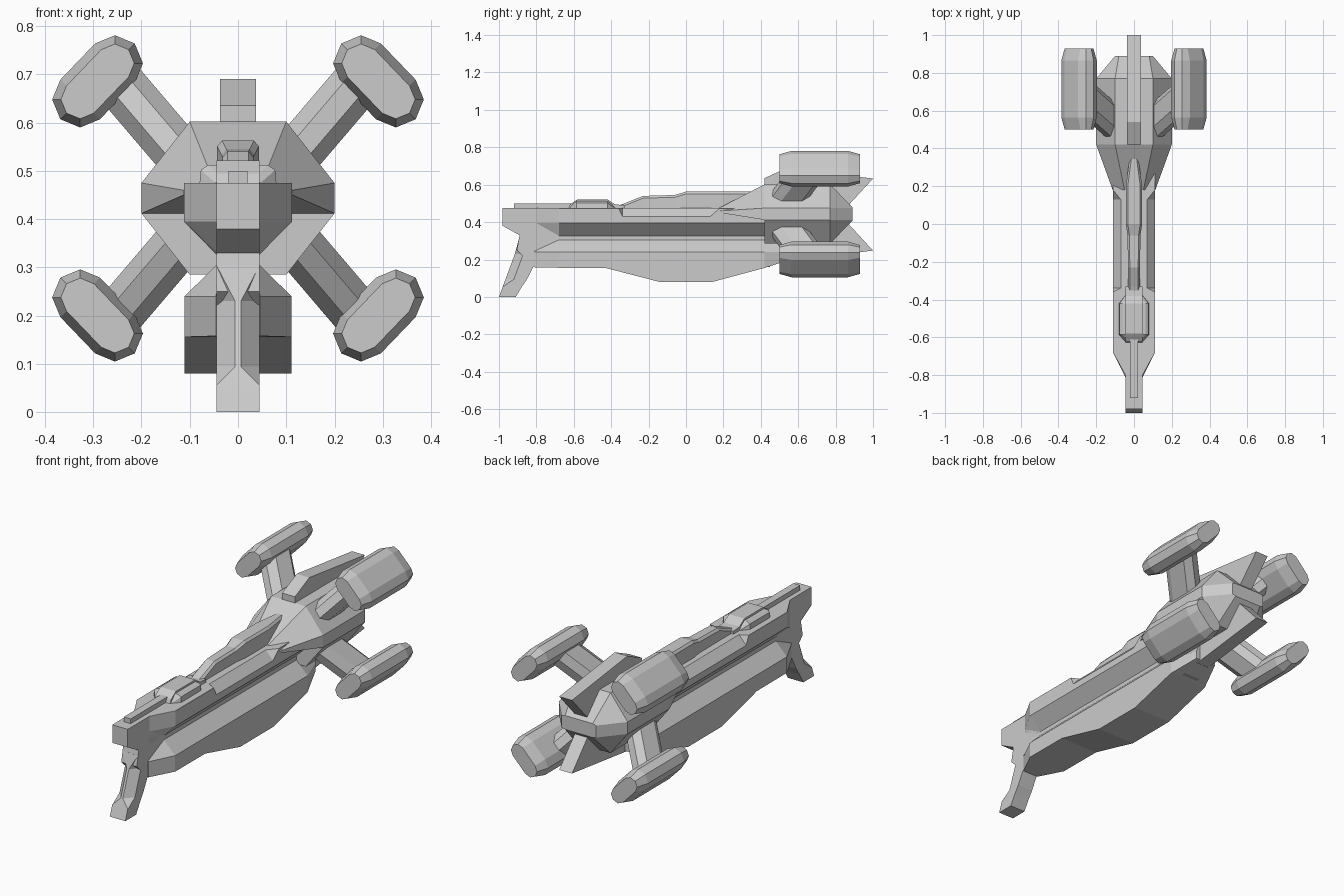
import bpy, bmesh, math
from mathutils import Vector

cube = bpy.data.objects.get("Cube")
if cube:
    bpy.data.objects.remove(cube, do_unlink=True)

grey = bpy.data.materials.new("hull_grey")
grey.use_nodes = True
grey.diffuse_color = (0.6, 0.6, 0.6, 1)
grey.node_tree.nodes["Principled BSDF"].inputs["Base Color"].default_value = (0.6, 0.6, 0.6, 1)
MID = 0.443  # height of the engine axis


def loft(name, rings):
    """Skin matching rings of points and cap both ends."""
    bm = bmesh.new()
    rows = [[bm.verts.new(p) for p in ring] for ring in rings]
    n = len(rows[0])
    for a, b in zip(rows, rows[1:]):
        for i in range(n):
            j = (i + 1) % n
            bm.faces.new((a[i], a[j], b[j], b[i]))
    bm.faces.new(rows[0])
    bm.faces.new(rows[-1])
    bmesh.ops.remove_doubles(bm, verts=bm.verts, dist=0.0002)
    bmesh.ops.recalc_face_normals(bm, faces=bm.faces)
    mesh = bpy.data.meshes.new(name)
    bm.to_mesh(mesh)
    bm.free()
    mesh.materials.append(grey)
    obj = bpy.data.objects.new(name, mesh)
    bpy.context.collection.objects.link(obj)
    return obj


def section(y, half):
    """Symmetric cross-section at y from right-hand (x, z) points."""
    return [(x, y, z) for x, z in half] + [(-x, y, z) for x, z in reversed(half)]


def plate(name, half_width, profile):
    """Side profile of (y, z) points extruded across x."""
    return loft(name, [[(x, y, z) for y, z in profile] for x in (-half_width, half_width)])


# Central spine with the bow
plate("spine", 0.045, [(-0.98, 0.475), (-0.98, 0.38), (-0.89, 0.33), (-0.905, 0.25),
                       (-0.81, 0.16), (0.45, 0.16), (0.45, 0.475)])

# Bow foot with chamfered leading edge
foot = []
for z, front, edge, back in [(0, -1, 0.045, -0.91), (0.055, -0.98, 0.045, -0.877),
                             (0.095, -0.965, 0.006, -0.85), (0.23, -0.915, 0.006, -0.78),
                             (0.305, -0.895, 0.045, -0.78)]:
    mid = front + (0.045 if edge < 0.04 else 0.002)
    foot.append([(edge, front, z), (0.045, mid, z), (0.045, back, z),
                 (-0.045, back, z), (-0.045, mid, z), (-edge, front, z)])
loft("bow_foot", foot)


# Upper hull: tapered bow, then side channel with bevelled shoulder
def upper(y, w, shoulder_x, shoulder_z):
    return section(y, [(shoulder_x, 0.475), (w, shoulder_z), (w, 0.395), (0.045, 0.327)])


loft("upper_hull", [section(-0.8, [(0.045, 0.475), (0.045, 0.474), (0.045, 0.395), (0.045, 0.33)]),
                    upper(-0.68, 0.112, 0.111, 0.474), upper(-0.36, 0.112, 0.111, 0.474),
                    upper(-0.34, 0.112, 0.07, 0.43), upper(0.13, 0.112, 0.07, 0.43),
                    upper(0.18, 0.112, 0.111, 0.474), upper(0.45, 0.112, 0.111, 0.474)])

# Keel hull
keel = []
for y, w, top, shoulder, bottom in [(-0.81, 0.046, 0.245, 0.24, 0.158), (-0.68, 0.111, 0.305, 0.24, 0.156),
                                    (-0.43, 0.111, 0.305, 0.24, 0.155), (-0.14, 0.111, 0.305, 0.24, 0.08),
                                    (0.14, 0.111, 0.305, 0.24, 0.08), (0.42, 0.111, 0.305, 0.24, 0.155),
                                    (0.56, 0.06, 0.3, 0.24, 0.2)]:
    keel.append(section(y, [(0.045, top), (w, shoulder), (w, bottom)]))
loft("keel_hull", keel)

# Deck rail and twin-cheek turret
plate("deck_rail", 0.02, [(-0.92, 0.47), (-0.92, 0.5), (-0.6, 0.5), (-0.6, 0.47)])
for side, name in ((1, "left_turret_cheek"), (-1, "right_turret_cheek")):
    rings = []
    for y, outer, top in [(-0.62, 0.05, 0.485), (-0.585, 0.08, 0.512),
                          (-0.42, 0.08, 0.512), (-0.38, 0.05, 0.485)]:
        rings.append([(side * x, y, z) for x, z in
                      [(0.025, 0.47), (outer, 0.47), (outer - 0.003, top - 0.01),
                       (outer - 0.018, top), (0.025, top)]])
    loft(name, rings)
plate("turret_core", 0.045, [(-0.63, 0.47), (-0.62, 0.495), (-0.58, 0.522), (-0.42, 0.522),
                             (-0.38, 0.495), (-0.33, 0.49), (-0.33, 0.47)])

# Dorsal ridge
ridge = []
for y, w, top in [(-0.36, 0.03, 0.49), (-0.33, 0.032, 0.5), (-0.23, 0.032, 0.54), (-0.06, 0.034, 0.545),
                  (0, 0.043, 0.563), (0.2, 0.043, 0.563), (0.36, 0.022, 0.563)]:
    ridge.append(section(y, [(w - 0.01, top), (w, top - 0.012), (w, 0.47)]))
loft("dorsal_ridge", ridge)

# Engine block with sloped stern and forward shoulders
block = [(0.1, 0.602), (0.2, 0.475), (0.2, 0.412), (0.1, 0.285)]
stern = [(0.08, 0.48), (0.1, 0.475), (0.1, 0.412), (0.08, 0.407)]
loft("engine_block", [section(0.42, block), section(0.77, block), section(0.89, stern)])
loft("engine_shoulders", [section(0.18, [(0.05, 0.477), (0.113, 0.46), (0.113, 0.45)]),
                          section(0.42, block[:3])])

# Stern fins above and below
fin = [(0.42, 0.58), (0.42, 0.635), (0.54, 0.69), (1, 0.633), (0.85, 0.47), (0.6, 0.47)]
plate("upper_fin", 0.037, fin)
plate("lower_fin", 0.037, [(y, 2 * MID - 0.005 - z) for y, z in fin])


# Four engine pods on diagonal struts
def pod_ring(y, r, sx, sz):
    pts = []
    for cx, cz, start in ((0.255, 0.28, 45), (0.327, 0.205, 225)):
        for k in range(5):
            a = math.radians(start + 45 * k)
            pts.append((sx * (cx + r * math.cos(a)), y, MID + sz * (cz + r * math.sin(a))))
    return pts


def strut_ring(d, y, sx, sz):
    ring = []
    for across, along in ((-0.022, -0.1), (0.022, -0.1), (0.052, -0.05), (0.052, 0.06),
                          (0.022, 0.1), (-0.022, 0.1), (-0.052, 0.06), (-0.052, -0.05)):
        ring.append((sx * (d + across * 0.707), y + along, MID + sz * (d - 0.05 * (1 - d / 0.29) - across * 0.707)))
    return ring


for sx, side in ((1, "left"), (-1, "right")):
    for sz, level in ((1, "upper"), (-1, "lower")):
        loft(f"{level}_{side}_pod", [pod_ring(y, r, sx, sz) for y, r in
                                     ((0.5, 0.04), (0.565, 0.058), (0.865, 0.058), (0.93, 0.04))])
        loft(f"{level}_{side}_strut", [strut_ring(0.1, 0.53, sx, sz), strut_ring(0.28, 0.69, sx, sz)])
